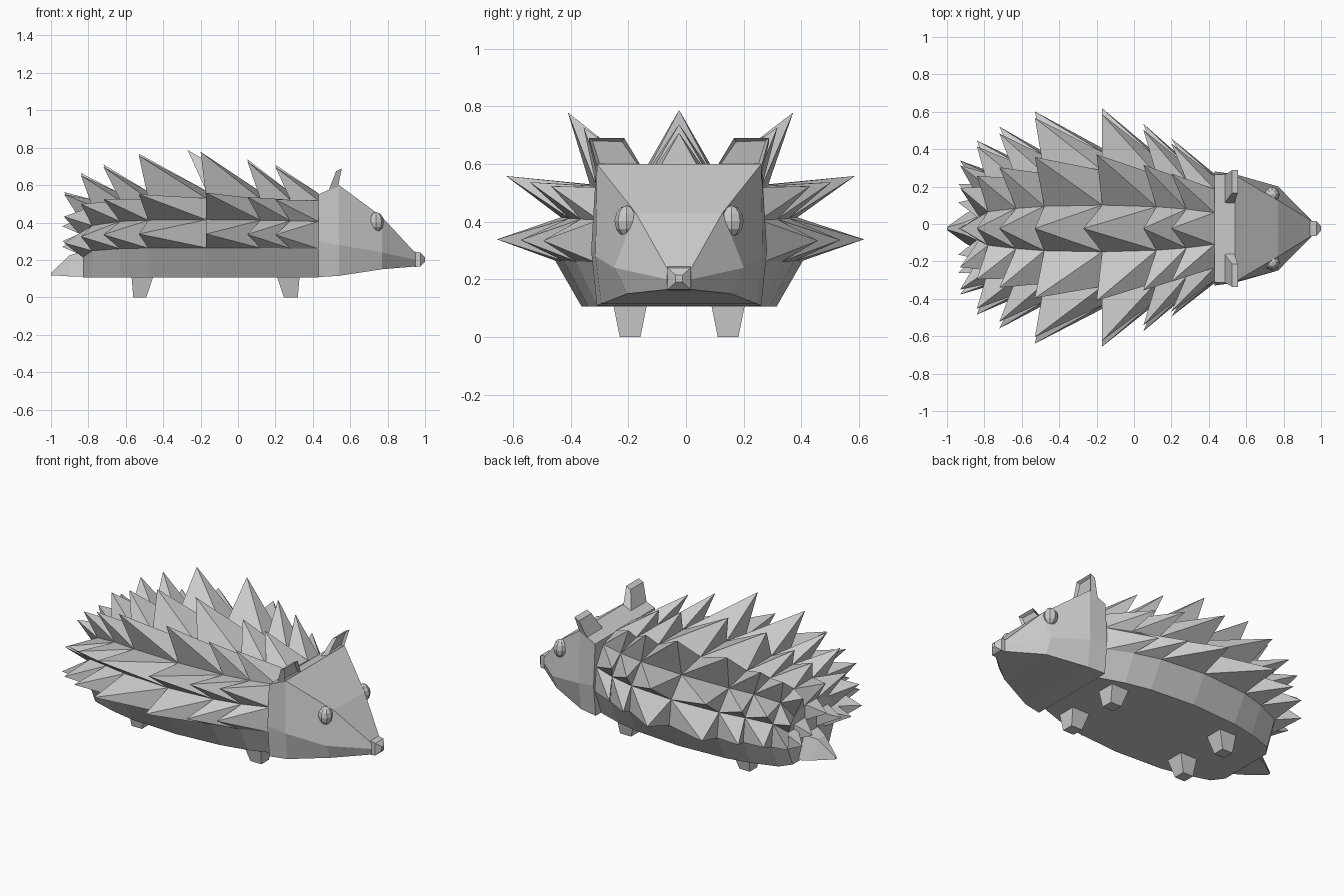
import bpy, bmesh
from mathutils import Vector

if "Cube" in bpy.data.objects:
    bpy.data.objects.remove(bpy.data.objects["Cube"])

CY = -0.024  # centre plane of the body


def finish(name, bm):
    bmesh.ops.recalc_face_normals(bm, faces=bm.faces[:])
    me = bpy.data.meshes.new(name)
    bm.to_mesh(me)
    bm.free()
    ob = bpy.data.objects.new(name, me)
    bpy.context.collection.objects.link(ob)
    return ob


def loft(name, rings, spike=None):
    """Skin closed rings; spike(row, col, centre) may give a tip for a panel."""
    bm = bmesh.new()
    vs = [[bm.verts.new(p) for p in r] for r in rings]
    n = len(rings[0])
    for i in range(len(vs) - 1):
        for j in range(n):
            k = (j + 1) % n
            q = [vs[i][j], vs[i][k], vs[i + 1][k], vs[i + 1][j]]
            c = sum((v.co for v in q), Vector()) / 4
            tip = spike(i, j, c) if spike else None
            if tip is None:
                bm.faces.new(q)
            else:
                t = bm.verts.new(tip)
                for a in range(4):
                    bm.faces.new((q[a], q[(a + 1) % 4], t))
    bm.faces.new(vs[0])
    bm.faces.new(vs[-1])
    return finish(name, bm)


def mirrored_ring(x, half, cy=CY):
    """Half outline (y, z) from bottom to top, mirrored over the centre plane."""
    return ([(x, cy + y, z) for y, z in half] +
            [(x, cy - y, z) for y, z in reversed(half)])


# Spiny body: each upper panel is drawn out to a backward-leaning point
section = [(.338, .105), (.43, .265), (.41, .415), (.31, .53), (.125, .57)]
stations = [(.43, .68, .97), (.28, .83, .98), (.12, .93, .99), (-.17, 1, 1),
            (-.48, .95, .99), (-.63, .86, .97), (-.78, .72, .9), (-.83, .52, .68)]
tip_x = [.2, .05, -.19, -.53, -.72, -.84, -.93]
tip_h = [.15, .175, .22, .2, .15, .125, .09]
lean = [None, (1.03, 0), (1.15, .4), (.8, 1.05), (0, 1)]
shift = [0, .02, .02, -.01, -.08]


def body_spike(i, j, c):
    if j == 9:
        return None
    m = min(j, 8 - j)
    if lean[m] is None:
        return None
    s = 1 if j <= 4 else -1
    dy, dz = lean[m]
    dx = shift[m] if i == 2 else 0
    return (tip_x[i] + dx, c.y + .01 * (j < 4) + s * dy * tip_h[i], c.z + dz * tip_h[i])


loft("spiny_body", [mirrored_ring(x, [(y * w, .105 + (z - .105) * k) for y, z in section])
                    for x, w, k in stations], body_spike)

# Rear spines
bm = bmesh.new()
for y, z in [(-.1, .3), (.1, .3), (0, .38), (-.17, .27), (.17, .27)]:
    base = [bm.verts.new((-.8, CY + y + a, z + b))
            for a, b in ((-.07, -.06), (.07, -.06), (.07, .06), (-.07, .06))]
    tip = bm.verts.new((-.94, CY + y * 1.4, z))
    bm.faces.new(base)
    for a in range(4):
        bm.faces.new((base[a], base[(a + 1) % 4], tip))
finish("rear_spines", bm)

# Head
loft("head", [mirrored_ring(.43, [(.285, .108), (.305, .3), (.29, .55)]),
              mirrored_ring(.54, [(.27, .115), (.29, .28), (.285, .6)]),
              mirrored_ring(.77, [(.18, .15), (.225, .24), (.15, .43)]),
              mirrored_ring(.95, [(.04, .165), (.042, .2), (.04, .235)])])

# Nose
loft("nose", [mirrored_ring(.94, [(.04, .162), (.04, .245)]),
              mirrored_ring(.975, [(.04, .165), (.04, .24)]),
              mirrored_ring(1.0, [(.012, .19), (.012, .215)])])

# Tail
loft("tail", [mirrored_ring(-.76, [(.16, .108), (.1, .265)]),
              mirrored_ring(-.9, [(.08, .112), (.035, .225)]),
              mirrored_ring(-1.0, [(.008, .118), (.006, .13)])])

for s, side in ((1, "left"), (-1, "right")):
    # Ear: a tilted slab with a recessed front
    outline = [(.13, 0), (.285, 0), (.312, 1), (.19, 1)]
    bm = bmesh.new()
    back = [bm.verts.new((.48 + .045 * t, CY + s * y, .56 + .115 * t)) for y, t in outline]
    front = [bm.verts.new((.535 + .02 * t, CY + s * y, .59 + .1 * t)) for y, t in outline]
    bm.faces.new(back)
    face = bm.faces.new(front)
    for a in range(4):
        b = (a + 1) % 4
        bm.faces.new((back[a], back[b], front[b], front[a]))
    bmesh.ops.recalc_face_normals(bm, faces=bm.faces[:])
    bmesh.ops.inset_region(bm, faces=[face], thickness=.015, depth=0)
    bmesh.ops.translate(bm, verts=face.verts[:], vec=(-.015, 0, 0))
    finish(side + "_ear", bm)

    # Eye
    bpy.ops.mesh.primitive_uv_sphere_add(segments=8, ring_count=6, radius=1,
                                         location=(.738, CY + s * .182, .402))
    eye = bpy.context.object
    eye.name = side + "_eye"
    eye.scale = (.042, .042, .054)

    # Tapered square legs
    for end, x0, x1, x2, x3 in (("front", .245, .32, .205, .33), ("rear", -.56, -.49, -.57, -.45)):
        rings = []
        for a, b, h, z in ((x0, x1, .036, 0), (x2, x3, .06, .12)):
            y = CY + s * .17
            rings.append([(a, y - h, z), (b, y - h, z), (b, y + h, z), (a, y + h, z)])
        loft(side + "_" + end + "_leg", rings)
